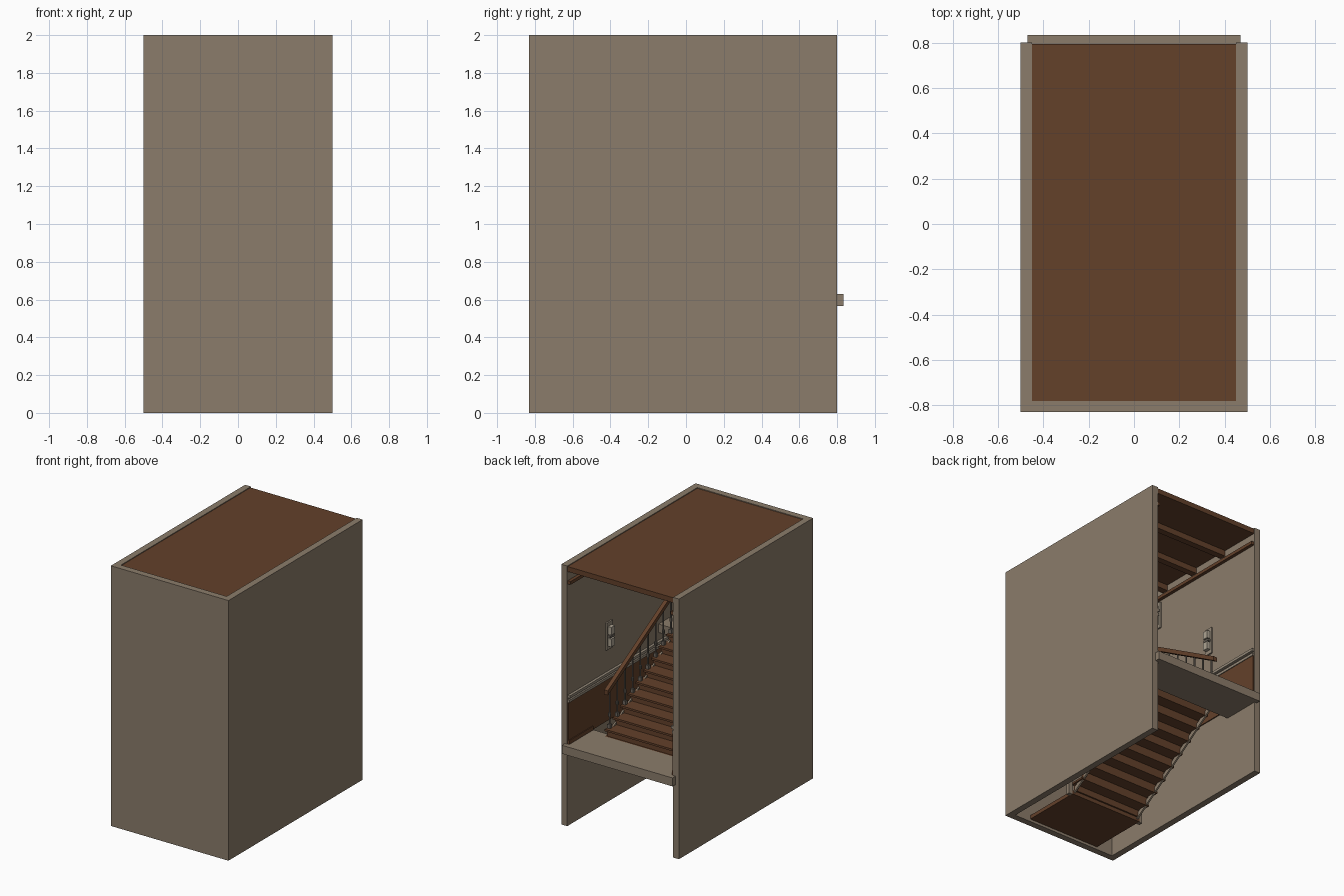
import bpy
import math
from mathutils import Vector

cube = bpy.data.objects.get("Cube")
if cube:
    bpy.data.objects.remove(cube, do_unlink=True)


def material(name, rgb):
    m = bpy.data.materials.new(name)
    m.use_nodes = True
    m.diffuse_color = (*rgb, 1)
    m.node_tree.nodes["Principled BSDF"].inputs["Base Color"].default_value = (*rgb, 1)
    return m


PLASTER = material("taupe plaster", (0.258, 0.202, 0.145))
WOOD = material("brown wood", (0.125, 0.052, 0.023))
TRIM = material("pale trim", (0.30, 0.25, 0.19))
METAL = material("grey metal", (0.16, 0.14, 0.115))
GLASS = material("lamp glass", (0.42, 0.37, 0.29))


def finish(name, verts, faces, mat):
    mesh = bpy.data.meshes.new(name)
    mesh.from_pydata(verts, [], faces)
    mesh.materials.append(mat)
    obj = bpy.data.objects.new(name, mesh)
    bpy.context.collection.objects.link(obj)
    return obj


def prism(name, profile, x0, x1, mat):
    """Extrude a (y, z) profile along x."""
    n = len(profile)
    verts = [(x, y, z) for x in (x0, x1) for y, z in profile]
    faces = [tuple(range(n))[::-1], tuple(range(n, 2 * n))]
    faces += [(i, (i + 1) % n, n + (i + 1) % n, n + i) for i in range(n)]
    return finish(name, verts, faces, mat)


def box(name, x, y, z, mat):
    (y0, y1), (z0, z1) = y, z
    return prism(name, [(y0, z0), (y1, z0), (y1, z1), (y0, z1)], x[0], x[1], mat)


def post(name, x, y, z0, z1, r, mat):
    bpy.ops.mesh.primitive_cylinder_add(vertices=8, radius=r, depth=z1 - z0,
                                        location=(x, y, (z0 + z1) / 2))
    obj = bpy.context.object
    obj.name = name
    obj.data.materials.append(mat)
    return obj


def sided(s, a, b):
    """An x range measured outwards from the middle, on side s."""
    return tuple(sorted((s * a, s * b)))


# Shell, open at the back
box("front_wall", (-0.5, 0.5), (-0.83, -0.78), (0, 2), PLASTER)
for s, side in ((1, "left"), (-1, "right")):
    box(side + "_wall", sided(s, 0.45, 0.5), (-0.78, 0.8), (0, 2), PLASTER)
box("roof", (-0.45, 0.45), (-0.78, 0.795), (1.955, 1.994), WOOD)
for i in range(4):
    y = 0.45 - 0.32 * i
    box("ceiling_beam", (-0.45, 0.45), (y - 0.025, y + 0.025), (1.91, 1.955), WOOD)

# Landings
LOW, MID, TOP = 0.05, 0.63, 1.13
BACK_Y, FRONT_Y, HALF = 0.53, -0.31, 0.31
box("middle_landing", (-0.47, 0.47), (0.8, 0.835), (0.565, MID), PLASTER)
box("middle_landing_inner", (-0.45, 0.45), (0.5, 0.8), (0.565, MID), PLASTER)
box("upper_landing", (-0.45, 0.45), (-0.78, FRONT_Y), (TOP - 0.065, TOP), PLASTER)
box("entry_floor", (-HALF, HALF), (-0.78, FRONT_Y), (LOW - 0.03, LOW), WOOD)


# Flights of open-backed steps with a slim stringer on each side
def flight(name, y0, y1, z0, z1, count):
    run, rise = (y1 - y0) / count, (z1 - z0) / count
    d = math.copysign(1, run)
    for i in range(count):
        y, z = y0 + i * run, z0 + i * rise
        box(name + "_riser", (-HALF + 0.01, HALF - 0.01),
            sorted((y, y + d * 0.012)), (z, z + rise - 0.015), WOOD)
        box(name + "_tread", (-HALF, HALF),
            sorted((y - d * 0.015, y + run + d * 0.012)),
            (z + rise - 0.015, z + rise), WOOD)
    for s in (-1, 1):
        prism(name + "_stringer",
              [(y0, z0 - 0.015), (y0, z0 + 0.025), (y1, z1 + 0.01), (y1, z1 - 0.03)],
              *sided(s, HALF - 0.025, HALF - 0.012), PLASTER)


flight("lower_flight", FRONT_Y, BACK_Y, LOW, MID, 9)
flight("upper_flight", BACK_Y, FRONT_Y, MID, TOP, 9)

# Balustrades on both sides of the upper flight
RUN, RISE = (FRONT_Y - BACK_Y) / 9, (TOP - MID) / 9
for s in (-1, 1):
    x = s * (HALF - 0.015)
    for i in range(9):
        y, z = BACK_Y + (i + 0.25) * RUN, MID + (i + 1) * RISE
        post("baluster", x, y, z, z + 0.30, 0.006, METAL)
        box("baluster_foot", (x - 0.012, x + 0.012), (y - 0.012, y + 0.012),
            (z, z + 0.03), METAL)
        post("baluster_collar", x, y, z + 0.09, z + 0.115, 0.011, METAL)
    a = Vector((BACK_Y + 0.02, MID + RISE + 0.27))
    b = Vector((FRONT_Y - 0.02, TOP + RISE + 0.27))
    up = Vector((0, 0.035))
    prism("handrail", [a, a + up, b + up, b], x - 0.016, x + 0.016, WOOD)
    post("upper_newel", x, FRONT_Y - 0.01, TOP, TOP + 0.33, 0.013, METAL)
    # Posts at the foot of the lower flight
    x = s * (HALF + 0.015)
    box("lower_newel", (x - 0.015, x + 0.015), (FRONT_Y - 0.035, FRONT_Y - 0.005),
        (0.02, 0.34), PLASTER)

# Wall panelling, rails and lamps, the same on both side walls
for s in (-1, 1):
    box("wainscot", sided(s, 0.442, 0.45), (-0.78, 0.795), (MID, 0.95), WOOD)
    box("skirting", sided(s, 0.436, 0.45), (0.5, 0.795), (MID, MID + 0.03), WOOD)
    box("chair_rail", sided(s, 0.43, 0.45), (-0.78, 0.795), (0.985, 1.005), TRIM)
    box("chair_rail_lower", sided(s, 0.436, 0.45), (-0.78, 0.795), (0.95, 0.97), TRIM)
    box("picture_rail", sided(s, 0.425, 0.45), (-0.78, 0.795), (1.86, 1.885), WOOD)
    for y, z in ((0.3, 1.28), (-0.27, 1.74)):
        box("lamp_plate", sided(s, 0.438, 0.45), (y - 0.036, y + 0.036),
            (z - 0.105, z + 0.105), TRIM)
        for k in (-1, 1):
            c = z + k * 0.045
            box("lamp_shade", sided(s, 0.41, 0.438), (y - 0.022, y + 0.022),
                (c - 0.03, c + 0.03), GLASS)
        box("lamp_bracket", sided(s, 0.415, 0.438), (y - 0.026, y + 0.026),
            (z - 0.008, z + 0.008), METAL)
